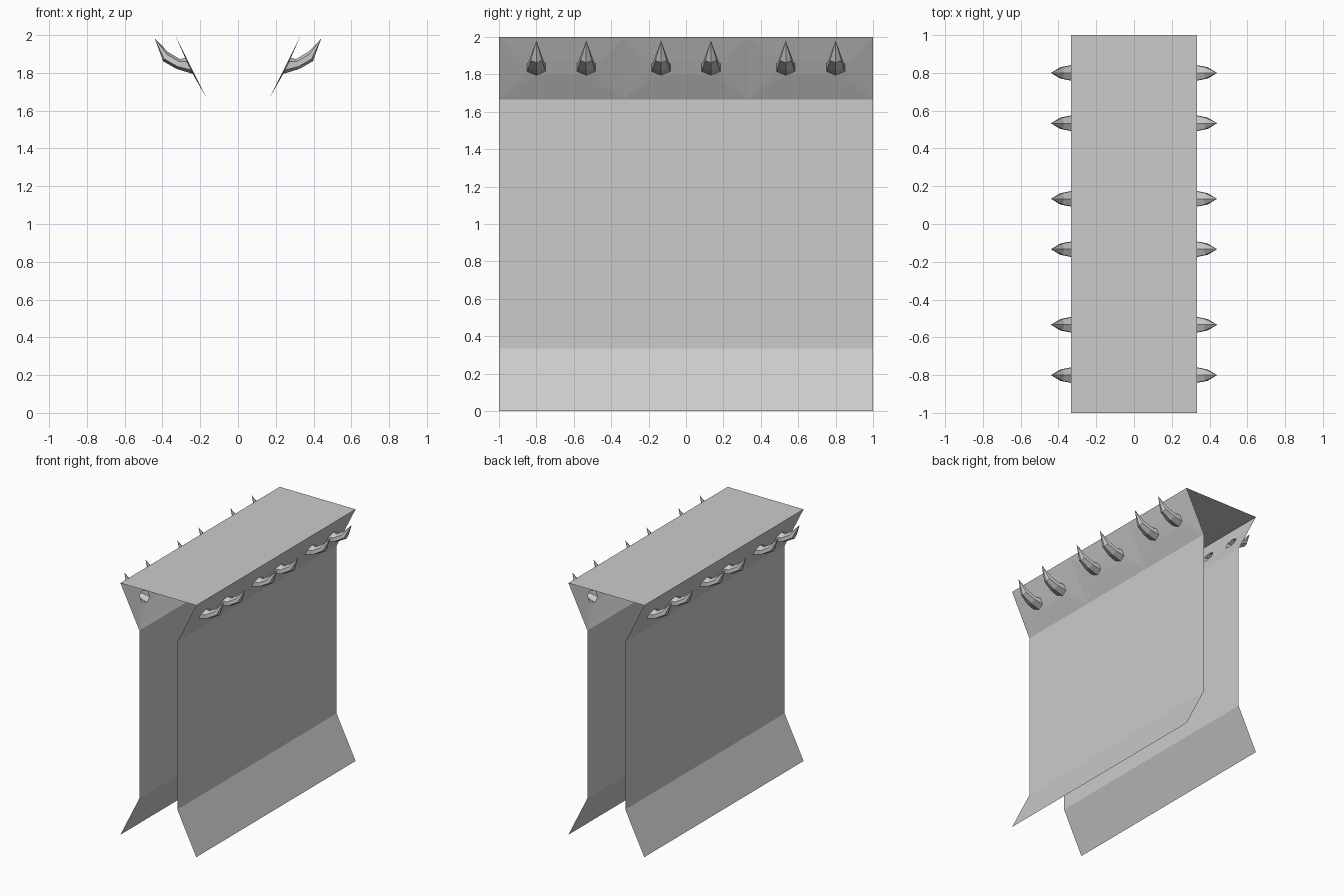
import bpy, bmesh, math

if "Cube" in bpy.data.objects:
    bpy.data.objects.remove(bpy.data.objects["Cube"])

SLOPE = 0.5                      # sideways run per unit height of the flares


def slant_x(z):
    return 1 / 6 + (z - 5 / 3) * SLOPE


def make_object(name, bm, mirror=True):
    mesh = bpy.data.meshes.new(name)
    bm.to_mesh(mesh)
    bm.free()
    ob = bpy.data.objects.new(name, mesh)
    bpy.context.collection.objects.link(ob)
    if mirror:
        ob.modifiers.new("mirror", 'MIRROR').use_axis = (True, False, False)
    return ob


# Side wall with its lower flare, one thin sheet
bm = bmesh.new()
profile = [(1 / 3, 0), (1 / 6, 1 / 3), (1 / 6, 5 / 3)]
rows = [[bm.verts.new((x, y, z)) for y in (-1, 1)] for x, z in profile]
for a, b in zip(rows, rows[1:]):
    bm.faces.new((a[0], a[1], b[1], b[0]))
make_object("side_wall", bm)

# Flat top
bm = bmesh.new()
bm.faces.new([bm.verts.new((x, y, 2)) for x, y in
              ((-1 / 3, -1), (1 / 3, -1), (1 / 3, 1), (-1 / 3, 1))])
make_object("top_panel", bm, mirror=False)


# Spike sections: (lower x, z), (upper x, z), half width
SECTIONS = [((0.240, 1.795), (0.280, 1.880), 0.050),
            ((0.323, 1.820), (0.307, 1.873), 0.044),
            ((0.397, 1.862), (0.370, 1.910), 0.030)]
TIP = (0.44, 1.98)


def section_ring(bm, section, cy):
    (lx, lz), (ux, uz), w = section
    ring = []
    for i in range(6):
        a = math.tau * i / 6
        t = (1 - math.cos(a)) / 2
        ring.append(bm.verts.new((lx + (ux - lx) * t,
                                  cy + w * math.sin(a) / math.sin(math.pi / 3),
                                  lz + (uz - lz) * t)))
    return ring


def loop_edges(bm, verts):
    return [bm.edges.new((v, verts[(i + 1) % len(verts)]))
            for i, v in enumerate(verts)]


# Upper flares: three panels a side, each with two hollow curved spikes
bm = bmesh.new()
for centre in (-2 / 3, 0, 2 / 3):
    outline = [bm.verts.new((slant_x(z), centre + dy, z)) for dy, z in
               ((-1 / 3, 5 / 3), (1 / 3, 5 / 3), (1 / 3, 2), (-1 / 3, 2))]
    edges = loop_edges(bm, outline)
    spikes = []
    for dy in (-2 / 15, 2 / 15):
        rings = [section_ring(bm, s, centre + dy) for s in SECTIONS]
        edges += loop_edges(bm, rings[0])
        spikes.append((rings, bm.verts.new((TIP[0], centre + dy, TIP[1]))))
    # flare surface with open holes at the spike roots
    bmesh.ops.triangle_fill(bm, use_beauty=True, use_dissolve=False,
                            edges=edges, normal=(2, 0, -1))
    for rings, tip in spikes:
        for a, b in zip(rings, rings[1:]):
            for i in range(6):
                j = (i + 1) % 6
                bm.faces.new((a[i], a[j], b[j], b[i]))
        for i in range(6):
            bm.faces.new((rings[-1][i], rings[-1][(i + 1) % 6], tip))
bmesh.ops.remove_doubles(bm, verts=bm.verts[:], dist=0.0005)
bmesh.ops.recalc_face_normals(bm, faces=bm.faces[:])
bm.normal_update()
if sum(f.normal.x * f.calc_area() for f in bm.faces) < 0:
    bmesh.ops.reverse_faces(bm, faces=bm.faces[:])
make_object("spiked_flare", bm)
